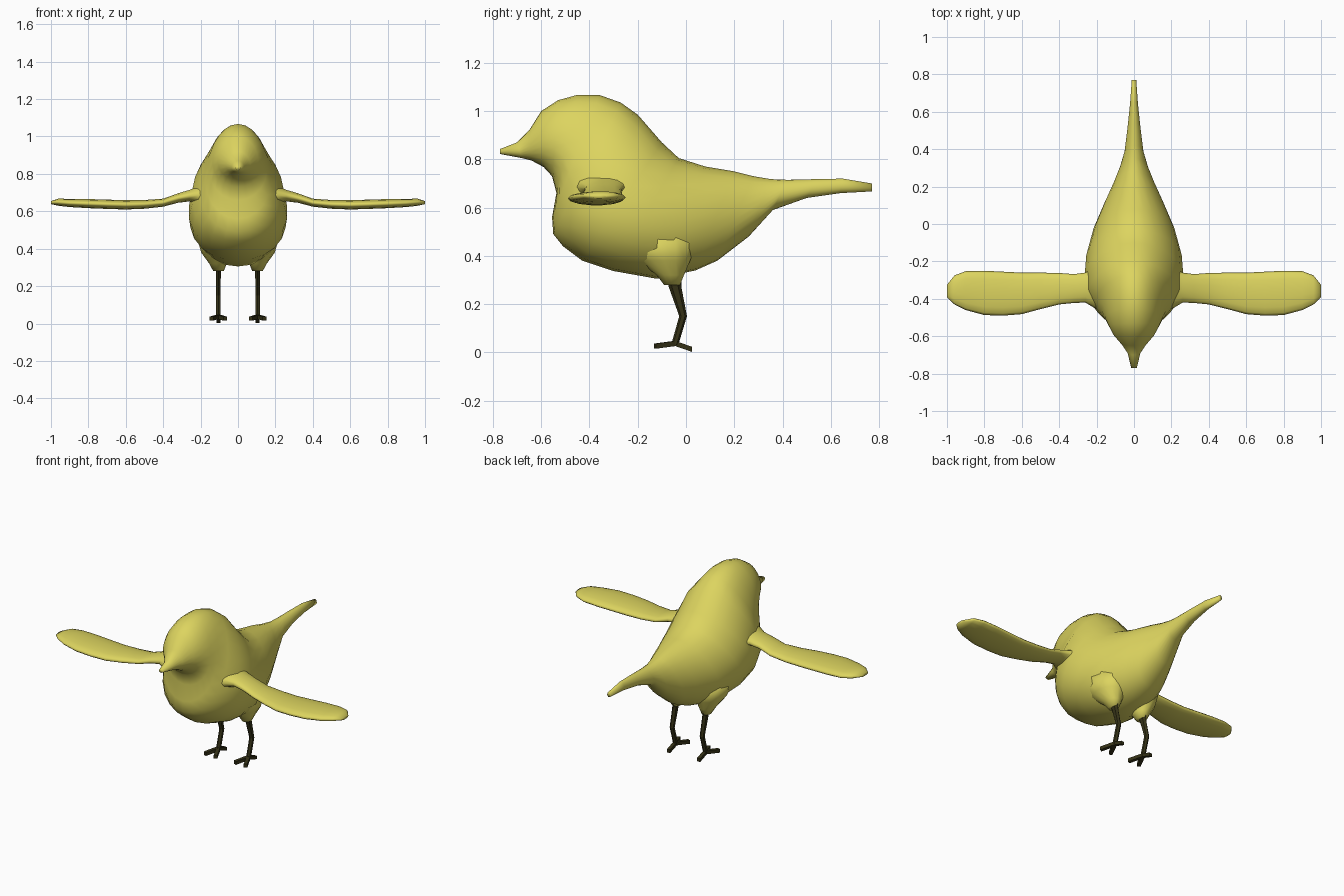
import bpy, bmesh, math
from mathutils import Vector


def material(name, rgb):
    m = bpy.data.materials.new(name)
    m.diffuse_color = (*rgb, 1)
    return m


YELLOW = material("yellow plumage", (0.72, 0.66, 0.115))
DARK = material("dark olive legs", (0.035, 0.031, 0.008))


def loft(name, rings, n, mat, smooth=True, mirror=False, skew=0.0):
    """Skin oval rings (centre, side axis, up axis); skew narrows the top."""
    bm = bmesh.new()
    loops = []
    for c, u, v in rings:
        c, u, v = Vector(c), Vector(u), Vector(v)
        loop = []
        for i in range(n):
            a = math.tau * (i + 0.5 * (n < 8)) / n
            s = math.sin(a)
            loop.append(bm.verts.new(c + u * math.cos(a) * (1 - skew * s) + v * s))
        loops.append(loop)
    for a, b in zip(loops, loops[1:]):
        for i in range(n):
            j = (i + 1) % n
            bm.faces.new((a[i], a[j], b[j], b[i]))
    bm.faces.new(loops[0])
    bm.faces.new(loops[-1])
    bmesh.ops.recalc_face_normals(bm, faces=bm.faces)
    for f in bm.faces:
        f.smooth = smooth
    me = bpy.data.meshes.new(name)
    bm.to_mesh(me)
    bm.free()
    me.materials.append(mat)
    ob = bpy.data.objects.new(name, me)
    bpy.context.collection.objects.link(ob)
    if mirror:
        ob.modifiers.new("mirror", 'MIRROR')
    return ob


# Body from beak to tail: top y, z, bottom y, z, half width
body = [
    (-.77, .843, -.77, .822, .015), (-.70, .87, -.68, .805, .034),
    (-.65, .92, -.64, .795, .065), (-.60, 1.0, -.59, .768, .108),
    (-.53, 1.045, -.555, .73, .135), (-.45, 1.067, -.537, .66, .156),
    (-.36, 1.067, -.555, .56, .175), (-.27, 1.035, -.55, .49, .205),
    (-.20, .985, -.51, .44, .245), (-.10, .87, -.43, .38, .263),
    (-.03, .805, -.30, .337, .255), (.08, .77, -.12, .305, .215),
    (.20, .75, .04, .34, .155), (.28, .73, .13, .38, .115),
    (.35, .718, .26, .48, .075), (.42, .715, .36, .59, .05),
    (.54, .718, .50, .64, .034), (.65, .72, .64, .66, .021),
    (.77, .70, .77, .667, .012),
]
loft("body", [((0, (ty + by) / 2, (tz + bz) / 2), (w, 0, 0),
               (0, (ty - by) / 2, (tz - bz) / 2))
              for ty, tz, by, bz, w in body], 24, YELLOW, skew=0.12)

# Wings: x, front y, back y, top z, bottom z
wing = [
    (.15, -.46, -.20, .78, .60), (.21, -.45, -.235, .735, .635),
    (.26, -.42, -.26, .715, .652), (.32, -.422, -.268, .697, .645),
    (.40, -.43, -.262, .668, .624), (.50, -.455, -.26, .661, .613),
    (.60, -.482, -.26, .66, .609), (.70, -.49, -.255, .663, .612),
    (.80, -.487, -.25, .666, .616), (.90, -.46, -.252, .667, .622),
    (.96, -.43, -.275, .668, .629), (1.0, -.392, -.325, .655, .638),
]
loft("wings", [((x, (f + b) / 2, (t + u) / 2), (0, (b - f) / 2, 0), (0, 0, (t - u) / 2))
               for x, f, b, t, u in wing], 14, YELLOW, mirror=True)

# Feathered thighs
loft("thighs", [((.10, -.12, .48), (.125, 0, 0), (0, .18, 0)),
                ((.112, -.09, .38), (.085, 0, 0), (0, .11, 0)),
                ((.107, -.065, .32), (.047, 0, 0), (0, .058, 0)),
                ((.104, -.058, .28), (.028, 0, 0), (0, .034, 0))],
     14, YELLOW, mirror=True)

# Legs with a backward knee
loft("legs", [((.105, -.052, .32), (.018, 0, 0), (0, .034, 0)),
              ((.105, -.045, .27), (.015, 0, 0), (0, .026, 0)),
              ((.105, -.012, .15), (.014, 0, 0), (0, .016, 0)),
              ((.105, -.047, .03), (.014, 0, 0), (0, .015, 0))],
     6, DARK, smooth=False, mirror=True)

# Two front toes and one back toe on each foot
for name, tip in (("inner_toes", (.068, -.128, .026)),
                  ("outer_toes", (.142, -.128, .026)),
                  ("back_toes", (.105, .024, .013))):
    start, end = Vector((.105, -.045, .037)), Vector(tip)
    side = (end - start).cross(Vector((0, 0, 1))).normalized() * .015
    loft(name, [(start, side, (0, 0, .015)), (end, side, (0, 0, .015))],
         4, DARK, smooth=False, mirror=True)
